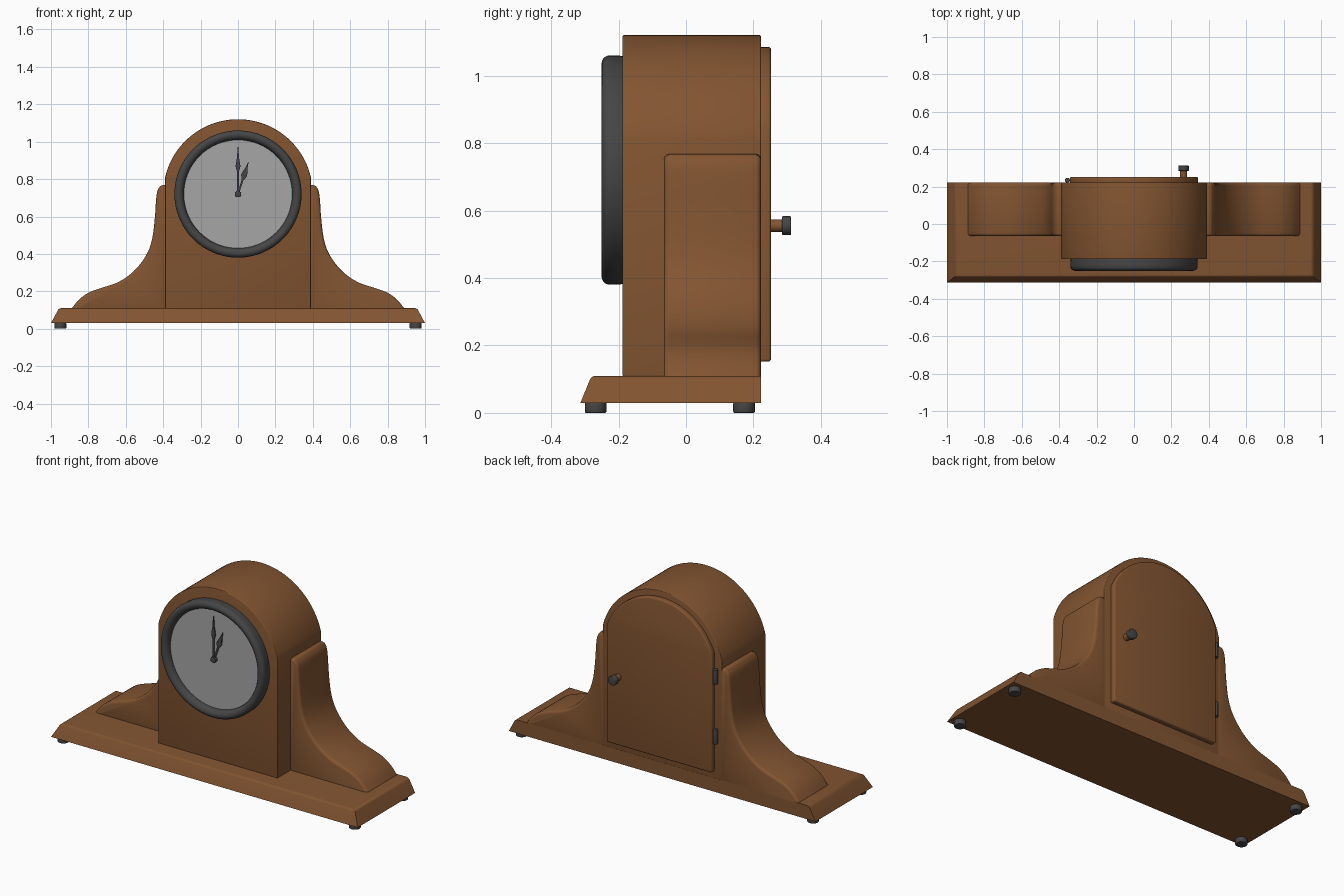
import bpy, bmesh, math
from mathutils import Vector, Matrix

if "Cube" in bpy.data.objects:
    bpy.data.objects.remove(bpy.data.objects["Cube"])


def material(name, rgb):
    m = bpy.data.materials.new(name)
    m.diffuse_color = (*rgb, 1)
    m.use_nodes = True
    m.node_tree.nodes["Principled BSDF"].inputs["Base Color"].default_value = m.diffuse_color
    return m


WOOD = material("warm wood", (0.225, 0.09, 0.031))
DARK = material("dark metal", (0.06, 0.06, 0.062))
DIAL = material("dial grey", (0.38, 0.38, 0.38))


def finish(name, bm, mat, bevel=0.0, seg=3, keep=lambda e: True):
    """Bevel the sharp edges, then turn the bmesh into a smooth shaded object."""
    bmesh.ops.recalc_face_normals(bm, faces=bm.faces[:])
    if bevel:
        edges = [e for e in bm.edges if len(e.link_faces) == 2
                 and e.calc_face_angle(0) > math.radians(50) and keep(e)]
        bmesh.ops.bevel(bm, geom=edges, offset=bevel, segments=seg, profile=0.5,
                        affect='EDGES', clamp_overlap=False)
    mesh = bpy.data.meshes.new(name)
    bm.to_mesh(mesh)
    bm.free()
    ob = bpy.data.objects.new(name, mesh)
    bpy.context.collection.objects.link(ob)
    mesh.materials.append(mat)
    bpy.ops.object.select_all(action='DESELECT')
    ob.select_set(True)
    bpy.context.view_layer.objects.active = ob
    bpy.ops.object.shade_smooth_by_angle(angle=math.radians(35))
    return ob


def prism(name, pts, y0, y1, mat, bevel=0.0):
    """Extrude an (x, z) outline from y0 to y1."""
    bm = bmesh.new()
    a = [bm.verts.new((x, y0, z)) for x, z in pts]
    b = [bm.verts.new((x, y1, z)) for x, z in pts]
    bm.faces.new(a)
    bm.faces.new(b[::-1])
    for i in range(len(pts)):
        j = (i + 1) % len(pts)
        bm.faces.new((a[i], b[i], b[j], a[j]))
    return finish(name, bm, mat, bevel)


def cylinder(name, centre, radius, depth, axis, mat, bevel=0.0, sides=32):
    bm = bmesh.new()
    rot = Vector((0, 0, 1)).rotation_difference(Vector(axis)).to_matrix().to_4x4()
    bmesh.ops.create_cone(bm, cap_ends=True, segments=sides, radius1=radius, radius2=radius,
                          depth=depth, matrix=Matrix.Translation(centre) @ rot)
    return finish(name, bm, mat, bevel)


def arch(half, bottom, radius, cz, n=48):
    """Upright outline with straight sides and a round top."""
    a0 = math.acos(half / radius)
    top = [(radius * math.cos(t), cz + radius * math.sin(t))
           for t in (a0 + (math.pi - 2 * a0) * i / n for i in range(n + 1))]
    return [(half, bottom)] + top + [(-half, bottom)]


def spline(p, n=4):
    """Catmull-Rom curve through the points."""
    q = [Vector(v) for v in [p[0]] + p + [p[-1]]]
    out = []
    for i in range(1, len(q) - 2):
        a, b, c, d = q[i - 1:i + 3]
        for k in range(n):
            t = k / n
            out.append(0.5 * (2 * b + (c - a) * t + (2 * a - 5 * b + 4 * c - d) * t * t
                              + (3 * b - a - 3 * c + d) * t ** 3))
    return [tuple(v) for v in out] + [p[-1]]


# plinth: sloping front and ends, flat back
bm = bmesh.new()
lo = [bm.verts.new(v) for v in ((-1, -.313, .03), (1, -.313, .03), (1, .222, .03), (-1, .222, .03))]
hi = [bm.verts.new(v) for v in ((-.957, -.28, .11), (.957, -.28, .11), (.957, .222, .11), (-.957, .222, .11))]
bm.faces.new(lo)
bm.faces.new(hi)
for i in range(4):
    j = (i + 1) % 4
    bm.faces.new((lo[i], lo[j], hi[j], hi[i]))
finish("plinth", bm, WOOD, 0.012, 4,
       lambda e: all(v.co.z > .1 for v in e.verts) and not all(v.co.y > .2 for v in e.verts))

# feet
for x in (-.95, .95):
    for y in (-.268, .172):
        cylinder("foot", (x, y, .016), .032, .032, (0, 0, 1), DARK, 0.004)

# arched case and back door
prism("case", arch(.389, .108, .4, .72), -.188, .222, WOOD, 0.004)
prism("back_door", arch(.343, .152, .365, .72), .215, .252, WOOD, 0.008)

# curved side wings
curve = spline([(.412, .768), (.43, .74), (.438, .69), (.444, .6), (.457, .49), (.482, .41),
                (.525, .343), (.58, .288), (.65, .245), (.74, .215), (.80, .192),
                (.85, .156), (.888, .11)])
outline = [(.372, .09), (.372, .768)] + curve + [(.9, .09)]
for side in (-1, 1):
    prism("side_wing", [(side * x, z) for x, z in outline], -.065, .222, WOOD, 0.016)

# dial and rounded bezel ring, turned about the dial axis
CZ = .72
cylinder("dial", (0, -.2, CZ), .3, .03, (0, 1, 0), DIAL, sides=64)
section = spline([(.338, -.185), (.34, -.225), (.333, -.243), (.317, -.25),
                  (.3, -.243), (.291, -.228), (.289, -.205)], 3) + [(.289, -.185)]
bm = bmesh.new()
N = 64
rings = [[bm.verts.new((r * math.cos(2 * math.pi * k / N), y, CZ + r * math.sin(2 * math.pi * k / N)))
          for r, y in section] for k in range(N)]
for k in range(N):
    a, b = rings[k], rings[(k + 1) % N]
    for i in range(len(section)):
        j = (i + 1) % len(section)
        bm.faces.new((a[i], a[j], b[j], b[i]))
finish("bezel", bm, DARK)


# hands: thin shaft, leaf bulge and pointed tip
def hand(name, length, bulge, width, angle, y):
    right = [(.005, 0), (.005, bulge - .035), (width, bulge - .008), (width * .8, bulge + .012),
             (.006, bulge + .035), (.001, length)]
    pts = right + [(-x, z) for x, z in right[::-1]]
    c, s = math.cos(angle), math.sin(angle)
    prism(name, [(x * c + z * s, CZ - x * s + z * c) for x, z in pts], y - .003, y + .003, DARK)


hand("minute_hand", .255, .155, .013, 0, -.228)
hand("hour_hand", .18, .112, .016, math.radians(18), -.221)
cylinder("hand_hub", (0, -.224, CZ), .017, .022, (0, 1, 0), DARK, 0.003)

# door knob and hinges
cylinder("knob_stem", (.265, .265, .555), .019, .045, (0, 1, 0), WOOD)
cylinder("knob", (.265, .298, .555), .028, .028, (0, 1, 0), DARK, 0.004)
for z in (.365, .718):
    cylinder("hinge", (-.356, .234, z), .013, .085, (0, 0, 1), DARK, 0.002, 20)
